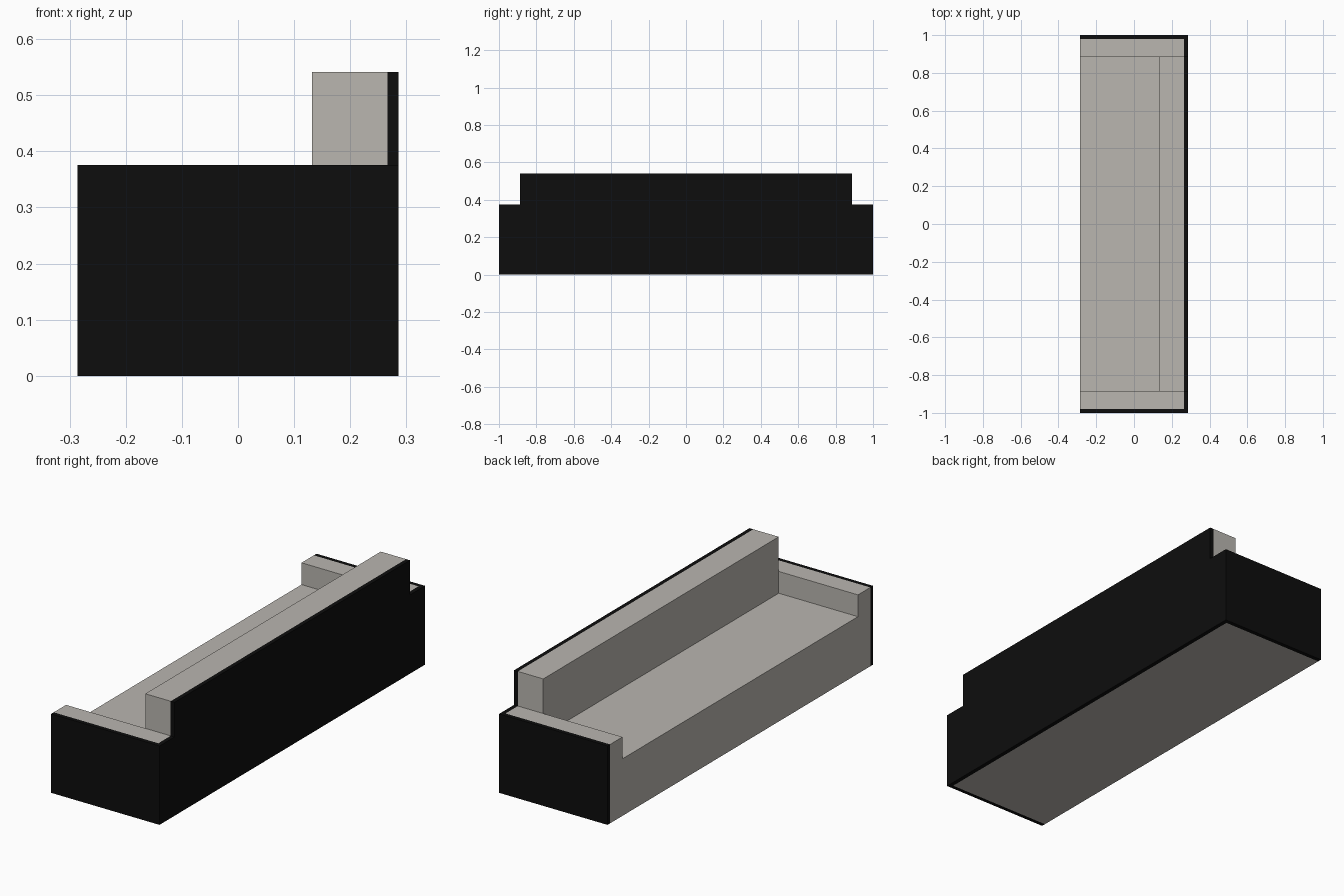
import bpy
import bmesh

cube = bpy.data.objects.get("Cube")
if cube:
    bpy.data.objects.remove(cube, do_unlink=True)


def make_material(name, colour):
    mat = bpy.data.materials.new(name)
    mat.use_nodes = True
    mat.diffuse_color = colour
    mat.node_tree.nodes["Principled BSDF"].inputs["Base Color"].default_value = colour
    return mat


fabric = make_material("warm grey fabric", (0.49, 0.468, 0.434, 1))
black = make_material("black panel", (0.004, 0.004, 0.004, 1))

# Main dimensions
HALF_LENGTH, HALF_DEPTH = 1.0, 0.286
PANEL = 0.02
ARM_IN = 0.887
SEAT_Z, ARM_Z, BACK_Z = 0.272, 0.376, 0.541
BACK_FRONT = 0.132
INNER_X = HALF_DEPTH - PANEL
INNER_Y = HALF_LENGTH - PANEL


def extrude_profile(name, half_profile, x0, x1, mat):
    """Mirror half a (y, z) outline across y = 0 and extrude it from x0 to x1."""
    outline = half_profile + [(-y, z) for y, z in reversed(half_profile)]
    bm = bmesh.new()
    face = bm.faces.new([bm.verts.new((x0, y, z)) for y, z in outline])
    geom = bmesh.ops.extrude_face_region(bm, geom=[face])["geom"]
    moved = [v for v in geom if isinstance(v, bmesh.types.BMVert)]
    bmesh.ops.translate(bm, verts=moved, vec=(x1 - x0, 0, 0))
    bmesh.ops.recalc_face_normals(bm, faces=bm.faces)
    mesh = bpy.data.meshes.new(name)
    bm.to_mesh(mesh)
    bm.free()
    mesh.materials.append(mat)
    obj = bpy.data.objects.new(name, mesh)
    bpy.context.collection.objects.link(obj)
    return obj


# Seat and both arms as one upholstered body
extrude_profile("seat_and_arms",
                [(INNER_Y, 0), (INNER_Y, ARM_Z), (ARM_IN, ARM_Z), (ARM_IN, SEAT_Z)],
                -HALF_DEPTH, INNER_X, fabric)

# Backrest cushion between the arms
extrude_profile("backrest", [(ARM_IN, SEAT_Z), (ARM_IN, BACK_Z)],
                BACK_FRONT, INNER_X, fabric)

# Stepped panel covering the rear
extrude_profile("back_panel",
                [(INNER_Y, 0), (INNER_Y, ARM_Z), (ARM_IN, ARM_Z), (ARM_IN, BACK_Z)],
                INNER_X, HALF_DEPTH, black)

# Thin panel on the outside of each arm
for name, side in (("front_end_panel", -1), ("rear_end_panel", 1)):
    panel = extrude_profile(name, [(PANEL / 2, 0), (PANEL / 2, ARM_Z)],
                            -HALF_DEPTH, HALF_DEPTH, black)
    panel.location.y = side * (HALF_LENGTH - PANEL / 2)
